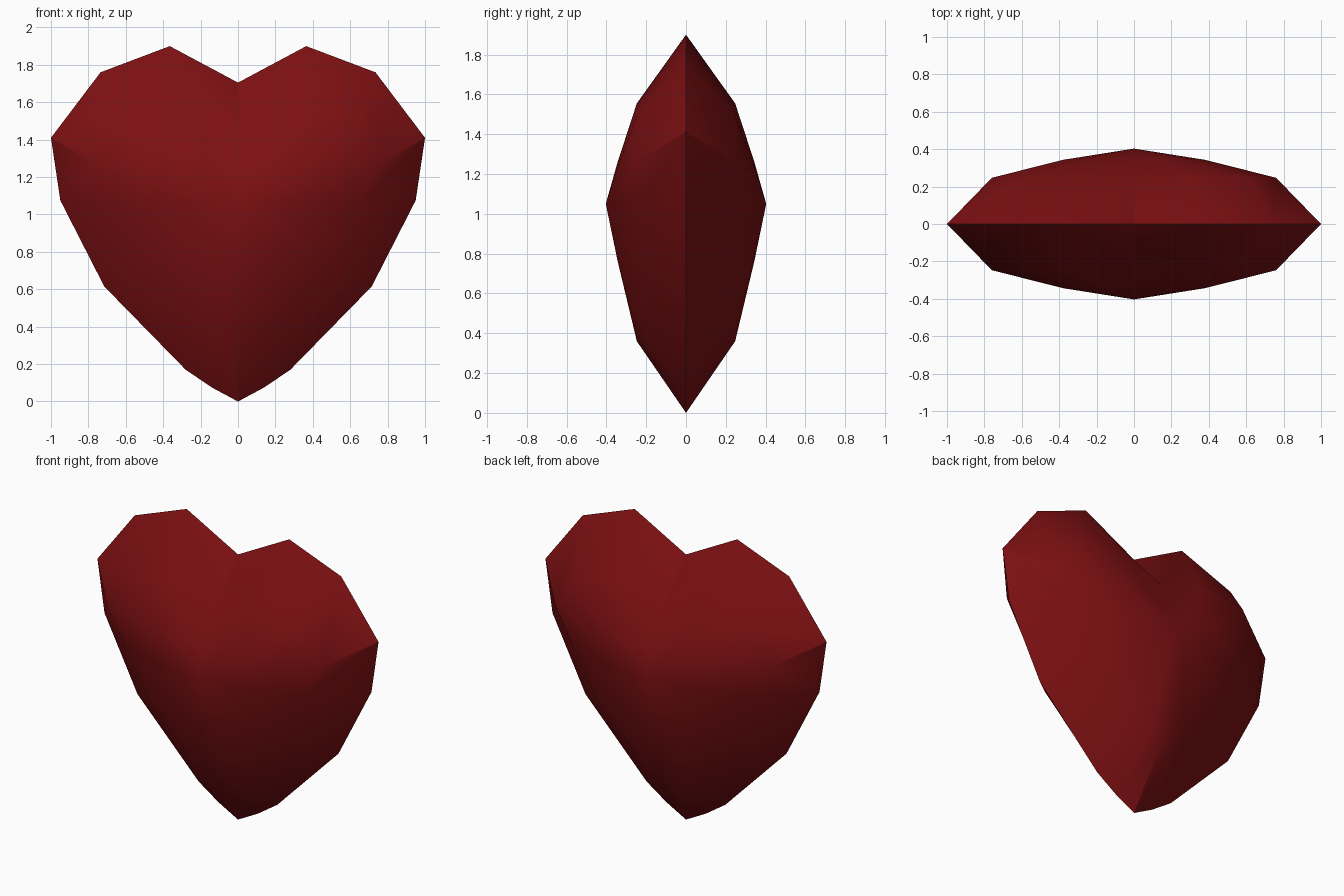
import bpy
import bmesh
import math

cube = bpy.data.objects.get("Cube")
if cube:
    bpy.data.objects.remove(cube, do_unlink=True)

# Colour
red = bpy.data.materials.new("deep red")
red.use_nodes = True
colour = (0.2, 0.005, 0.006, 1)
red.diffuse_color = colour
red.node_tree.nodes["Principled BSDF"].inputs["Base Color"].default_value = colour

# Half profiles (x, z) from the notch round to the bottom tip
rim = [(0, 1.705), (0.365, 1.9), (0.735, 1.76), (1, 1.41), (0.95, 1.075),
       (0.715, 0.615), (0.28, 0.17), (0.14, 0.075), (0, 0)]
shoulder = [(0, 1.425), (0.3, 1.555), (0.62, 1.49), (0.76, 1.27), (0.64, 1.06),
            (0.47, 0.75), (0.17, 0.46), (0.09, 0.405), (0, 0.36)]
MID = 1.05
crown = [(x * 0.5, MID + (z - MID) * 0.42) for x, z in shoulder]


def full(half):
    """Mirror a half profile into a closed loop."""
    return half + [(-x, z) for x, z in half[-2:0:-1]]


def ring(bm, half, y):
    return [bm.verts.new((x, y, z)) for x, z in full(half)]


def bridge(bm, a, b):
    n = len(a)
    for i in range(n):
        j = (i + 1) % n
        bm.faces.new((a[i], a[j], b[j], b[i]))


# Heart: a shared rim with two facet bands and a fan on each side
bm = bmesh.new()
edge = ring(bm, rim, 0)
for side in (-1, 1):
    outer = ring(bm, shoulder, side * 0.247)
    inner = ring(bm, crown, side * 0.343)
    peak = bm.verts.new((0, side * 0.403, MID))
    bridge(bm, edge, outer)
    bridge(bm, outer, inner)
    for i, v in enumerate(inner):
        bm.faces.new((v, inner[(i + 1) % len(inner)], peak))
bmesh.ops.recalc_face_normals(bm, faces=bm.faces)

mesh = bpy.data.meshes.new("heart")
bm.to_mesh(mesh)
bm.free()
mesh.materials.append(red)
heart = bpy.data.objects.new("heart", mesh)
bpy.context.collection.objects.link(heart)

# Soft facets with crisp steep edges
bpy.ops.object.select_all(action="DESELECT")
heart.select_set(True)
bpy.context.view_layer.objects.active = heart
bpy.ops.object.shade_smooth_by_angle(angle=math.radians(30))
